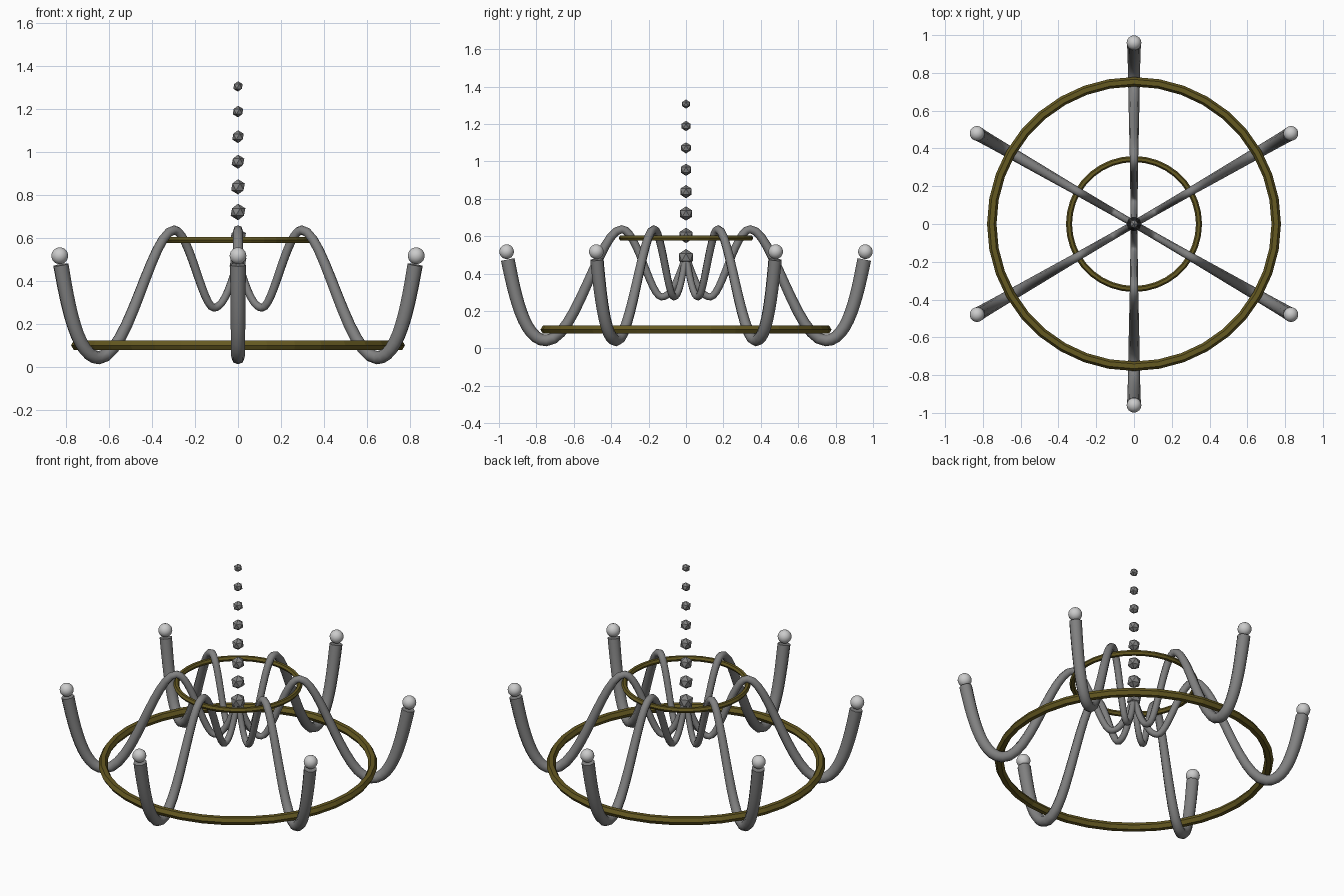
import bpy
import math
from mathutils import Matrix, Vector

if "Cube" in bpy.data.objects:
    bpy.data.objects.remove(bpy.data.objects["Cube"])


def material(name, color):
    m = bpy.data.materials.new(name)
    m.diffuse_color = color
    m.use_nodes = True
    m.node_tree.nodes["Principled BSDF"].inputs["Base Color"].default_value = m.diffuse_color
    return m


brass = material("aged_brass", (0.13, 0.10, 0.015, 1))
iron = material("dark_grey", (0.22, 0.22, 0.22, 1))


def ring(name, radius, minor, z):
    # hexagonal-section hoop
    bpy.ops.mesh.primitive_torus_add(major_radius=radius, minor_radius=minor,
                                     major_segments=36, minor_segments=6,
                                     location=(0, 0, z))
    ob = bpy.context.object
    ob.name = name
    ob.data.materials.append(brass)
    bpy.ops.object.shade_flat()


# Arm path in its own plane: (r, z, handle direction, handle lengths in/out, tube radius)
PATH = [
    (0.000, 0.495, (0.35, -1), 0.06, 0.09, 0.018),
    (0.130, 0.275, (1, 0), 0.06, 0.06, 0.019),
    (0.343, 0.637, (1, 0), 0.08, 0.12, 0.022),
    (0.748, 0.042, (1, 0), 0.16, 0.12, 0.031),
    (0.953, 0.475, (0.2, 1), 0.18, 0.05, 0.037),
]


def make_arm(name):
    cu = bpy.data.curves.new(name, 'CURVE')
    cu.dimensions = '3D'
    cu.resolution_u = 12
    cu.bevel_depth = 1.0
    cu.bevel_resolution = 2
    cu.use_fill_caps = True
    sp = cu.splines.new('BEZIER')
    sp.bezier_points.add(len(PATH) - 1)
    for p, (r, z, d, a, b, rad) in zip(sp.bezier_points, PATH):
        t = Vector((d[0], 0, d[1])).normalized()
        p.handle_left_type = p.handle_right_type = 'FREE'
        p.co = (r, 0, z)
        p.handle_left = p.co - t * a
        p.handle_right = p.co + t * b
        p.radius = rad
    ob = bpy.data.objects.new(name, cu)
    bpy.context.collection.objects.link(ob)
    bpy.ops.object.select_all(action='DESELECT')
    ob.select_set(True)
    bpy.context.view_layer.objects.active = ob
    bpy.ops.object.convert(target='MESH')
    ob = bpy.context.object
    bpy.ops.object.shade_smooth_by_angle(angle=math.radians(50))
    ob.data.materials.append(iron)
    return ob


# Six wavy arms, each tipped with a round bulb
first = make_arm("arm_1")
for i in range(6):
    ang = math.radians(30 + 60 * i)
    arm = first
    if i:
        arm = first.copy()
        arm.name = f"arm_{i + 1}"
        bpy.context.collection.objects.link(arm)
    arm.matrix_world = Matrix.Rotation(ang, 4, 'Z')
    bpy.ops.mesh.primitive_uv_sphere_add(
        segments=24, ring_count=12, radius=0.039,
        location=(0.959 * math.cos(ang), 0.959 * math.sin(ang), 0.517))
    bulb = bpy.context.object
    bulb.name = f"bulb_{i + 1}"
    bpy.ops.object.shade_smooth()

# Two hoops tying the arms together
ring("lower_hoop", 0.753, 0.025, 0.10)
ring("upper_hoop", 0.344, 0.016, 0.59)

# Hanging chain of faceted beads, shrinking upwards
for i in range(8):
    bpy.ops.mesh.primitive_ico_sphere_add(subdivisions=1,
                                          radius=0.044 - 0.0028 * i,
                                          location=(0, 0, 0.487 + 0.117 * i))
    bead = bpy.context.object
    bead.name = f"chain_bead_{i + 1}"
    bead.data.materials.append(iron)
    bpy.ops.object.shade_flat()
